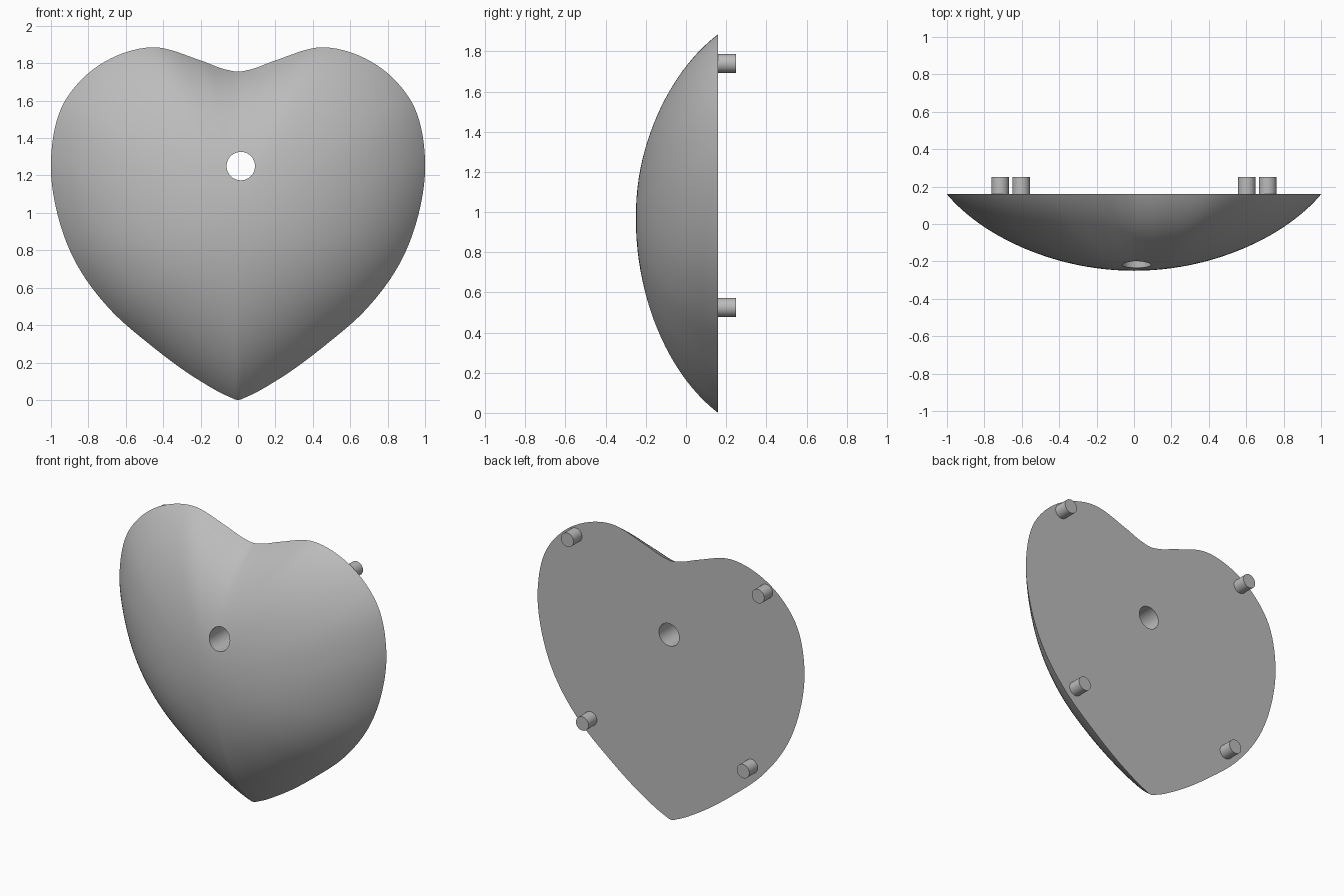
import bpy, bmesh, math
from mathutils import Vector

cube = bpy.data.objects.get("Cube")
if cube:
    bpy.data.objects.remove(cube)

BACK, DEPTH, MID = 0.16, 0.41, 0.97   # back plane, dome depth, dome centre height
RINGS, STEPS = 28, 8
CURVE = 0.8                           # how much of an ellipse the dome covers

grey = bpy.data.materials.new("plain grey")
grey.use_nodes = True
colour = (0.5, 0.5, 0.5, 1)
grey.diffuse_color = colour
grey.node_tree.nodes["Principled BSDF"].inputs["Base Color"].default_value = colour


def heart_outline():
    """Smooth closed spline through a mirrored half profile."""
    half = [(0, 0), (.05, .018), (.2, .10), (.47, .295), (.69, .49), (.872, .743),
            (.967, 1.0), (1, 1.29), (.93, 1.59), (.75, 1.785), (.45, 1.885),
            (.2, 1.815), (.06, 1.765), (0, 1.755)]
    pts = [Vector(p) for p in half]
    pts += [Vector((-p.x, p.y)) for p in reversed(pts[1:-1])]
    n, out = len(pts), []
    for i in range(n):
        a, b, c, d = (pts[(i + k) % n] for k in (-1, 0, 1, 2))
        # chord-scaled tangents keep uneven spacing smooth
        ab, bc, cd = (b - a).length, (c - b).length, (d - c).length
        m1 = ((b - a) / ab * bc + (c - b) / bc * ab) / (ab + bc) * bc
        m2 = ((c - b) / bc * cd + (d - c) / cd * bc) / (bc + cd) * bc
        for s in range(STEPS):
            t = s / STEPS
            out.append(b * (2*t**3 - 3*t*t + 1) + m1 * (t**3 - 2*t*t + t)
                       + c * (3*t*t - 2*t**3) + m2 * (t**3 - t*t))
    return out


def cylinder(name, radius, x, z, y0, y1):
    bpy.ops.mesh.primitive_cylinder_add(
        vertices=48, radius=radius, depth=y1 - y0,
        location=(x, (y0 + y1) / 2, z), rotation=(math.pi / 2, 0, 0))
    ob = bpy.context.object
    ob.name = name
    ob.data.materials.append(grey)
    bpy.ops.object.shade_smooth_by_angle(angle=math.radians(30))
    return ob


# Domed heart: rings shrink from the heart outline to a round centre
centre = Vector((0, MID))
outline = [p - centre for p in heart_outline()]
bm = bmesh.new()
rings = []
rim = math.sqrt(1 - CURVE)
for r in range(RINGS):
    t = math.sin((1 - r / RINGS) * math.pi / 2)
    y = BACK - DEPTH * (math.sqrt(1 - CURVE * t * t) - rim) / (1 - rim)
    ring = []
    for p in outline:
        q = p.normalized() * 0.93
        flat = centre + q.lerp(p, t) * t
        ring.append(bm.verts.new((flat.x, y, flat.y)))
    rings.append(ring)
tip = bm.verts.new((0, BACK - DEPTH, MID))
n = len(outline)
for outer, inner in zip(rings, rings[1:]):
    for i in range(n):
        j = (i + 1) % n
        bm.faces.new((outer[i], outer[j], inner[j], inner[i]))
for i in range(n):
    bm.faces.new((rings[-1][i], rings[-1][(i + 1) % n], tip))
bm.faces.new(list(reversed(rings[0])))
bmesh.ops.recalc_face_normals(bm, faces=bm.faces)
mesh = bpy.data.meshes.new("heart_body")
bm.to_mesh(mesh)
bm.free()
mesh.materials.append(grey)
heart = bpy.data.objects.new("heart_body", mesh)
bpy.context.collection.objects.link(heart)

# Round hole straight through the body
cutter = cylinder("hole_cutter", 0.076, 0.015, 1.25, -0.5, 0.5)
cutter.hide_render = True
cut = heart.modifiers.new("hole", "BOOLEAN")
cut.operation = "DIFFERENCE"
cut.solver = "EXACT"
cut.object = cutter
bpy.ops.object.select_all(action="DESELECT")
heart.select_set(True)
bpy.context.view_layer.objects.active = heart
bpy.ops.object.modifier_apply(modifier="hole")
bpy.data.objects.remove(cutter)
bpy.ops.object.shade_smooth_by_angle(angle=math.radians(30))

# Four pegs on the back
for level, x, z in (("upper", 0.715, 1.74), ("lower", 0.603, 0.525)):
    for side, sign in (("left", 1), ("right", -1)):
        cylinder(f"{level}_{side}_peg", 0.047, sign * x, z, BACK - 0.01, 0.25)
